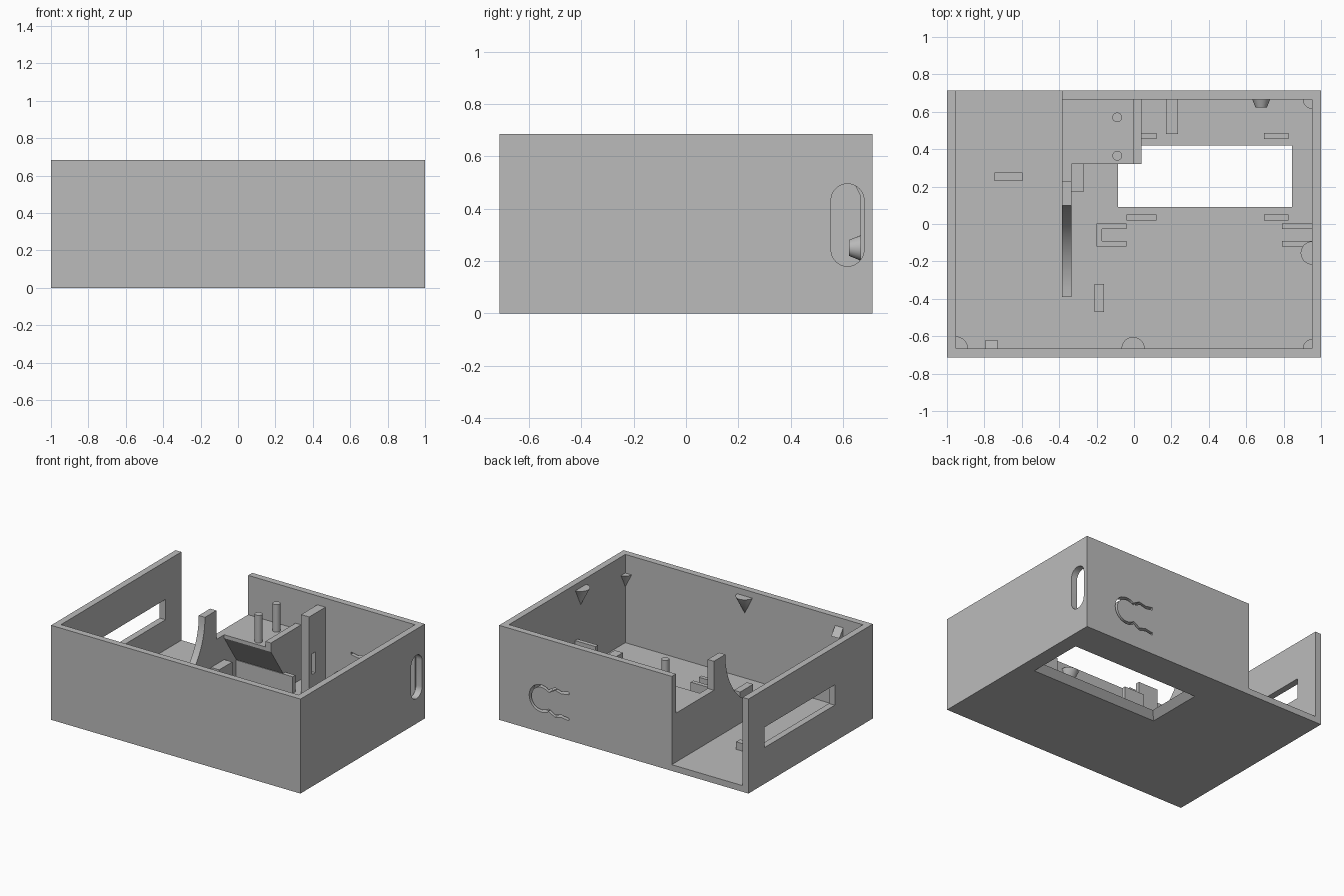
import bpy, bmesh, math
from mathutils import Vector

if "Cube" in bpy.data.objects:
    bpy.data.objects.remove(bpy.data.objects["Cube"])

grey = bpy.data.materials.new("plain_grey")
grey.diffuse_color = (0.5, 0.5, 0.5, 1)
grey.use_nodes = True
grey.node_tree.nodes["Principled BSDF"].inputs["Base Color"].default_value = grey.diffuse_color

W, D, H, T = 1.0, 0.713, 0.685, 0.045      # half width, half depth, height, floor
YI, XI = 0.666, 0.953                      # inner wall faces


def make(name, bm):
    bmesh.ops.recalc_face_normals(bm, faces=bm.faces)
    me = bpy.data.meshes.new(name)
    bm.to_mesh(me)
    bm.free()
    me.materials.append(grey)
    ob = bpy.data.objects.new(name, me)
    bpy.context.collection.objects.link(ob)
    return ob


def loft(name, a, b):
    """Solid between two matching point loops."""
    bm = bmesh.new()
    va, vb = [bm.verts.new(p) for p in a], [bm.verts.new(p) for p in b]
    n = len(va)
    bm.faces.new(va)
    bm.faces.new(vb[::-1])
    for i in range(n):
        bm.faces.new((va[i], vb[i], vb[(i + 1) % n], va[(i + 1) % n]))
    return make(name, bm)


def rect(x0, x1, y0, y1, z):
    return [(x0, y0, z), (x1, y0, z), (x1, y1, z), (x0, y1, z)]


def box(name, x0, x1, y0, y1, z0, z1):
    return loft(name, rect(x0, x1, y0, y1, z0), rect(x0, x1, y0, y1, z1))


def along_x(name, x0, x1, yz):
    return loft(name, [(x0, y, z) for y, z in yz], [(x1, y, z) for y, z in yz])


def along_y(name, y0, y1, xz):
    return loft(name, [(x, y0, z) for x, z in xz], [(x, y1, z) for x, z in xz])


def arc(cx, cy, r, a0, a1, n):
    return [(cx + r * math.cos(math.radians(a0 + (a1 - a0) * i / n)),
             cy + r * math.sin(math.radians(a0 + (a1 - a0) * i / n))) for i in range(n + 1)]


def cut(target, cutter):
    m = target.modifiers.new("cut", "BOOLEAN")
    m.operation, m.solver, m.object = "DIFFERENCE", "EXACT", cutter
    bpy.context.view_layer.objects.active = target
    bpy.ops.object.modifier_apply(modifier=m.name)
    bpy.data.objects.remove(cutter)


def smooth(ob):
    bpy.ops.object.select_all(action="DESELECT")
    ob.select_set(True)
    bpy.context.view_layer.objects.active = ob
    bpy.ops.object.shade_smooth_by_angle(angle=math.radians(30))


# Open tray with gap, windows and slots
case = box("case", -W, W, -D, D, 0, H)
cut(case, box("c", -XI, XI, -YI, YI, T, 1))
cut(case, box("c", -XI, -0.385, 0.5, 1, T, 1))                 # back gap
cut(case, box("c", -1.2, -0.9, -0.276, 0.53, 0.263, 0.41))     # left slot
slot = arc(0.617, 0.432, 0.063, 0, 180, 16) + arc(0.617, 0.243, 0.063, 180, 360, 16)
cut(case, along_x("c", XI - 0.001, 1.2, slot))                 # right rounded slot
lo, hi = -0.01, T + 0.01                                       # chamfered floor window
cut(case, loft("c", rect(-0.14, 0.90, 0.035, 0.475, lo), rect(-0.085, 0.845, 0.09, 0.42, T)))
cut(case, box("c", -0.085, 0.845, 0.09, 0.42, T - 0.005, hi))

# Flexible button slit in the back wall
half = [(0.44, 0.34), (0.50, 0.33), (0.55, 0.343)]
path = half + arc(0.66, 0.245, 0.09, 130, -130, 24) + [(x, 0.49 - z) for x, z in half[::-1]]
left, right = [], []
for i, p in enumerate(path):
    d = Vector(path[min(i + 1, len(path) - 1)]) - Vector(path[max(i - 1, 0)])
    n = Vector((-d.y, d.x)).normalized() * 0.009
    left.append(tuple(Vector(p) + n))
    right.append(tuple(Vector(p) - n))
cut(case, along_y("c", YI - 0.05, D + 0.05, left + right[::-1]))
smooth(case)

# Button stud on the inside of the back wall
stud = loft("button_stud",
            [(x, YI + 0.005, z) for x, z in arc(0.68, 0.25, 0.05, 0, 345, 23)],
            [(x, 0.622, z) for x, z in arc(0.68, 0.25, 0.03, 0, 345, 23)])
smooth(stud)

# Cone supports under the rim, trimmed to the wall
for name, x, y, r, a0, a1, top in (
        ("corner_cone_front_left", -XI, -YI, 0.065, 0, 90, 0.55),
        ("front_cone", -0.005, -YI, 0.062, 0, 180, 0.64),
        ("corner_cone_front_right", XI, -YI, 0.05, 90, 180, 0.55),
        ("right_cone", XI, -0.155, 0.062, 90, 270, 0.64),
        ("corner_cone_back_right", XI, YI, 0.05, 180, 270, 0.55)):
    bm = bmesh.new()
    ring = [bm.verts.new((px, py, top)) for px, py in arc(x, y, r, a0, a1, 12)]
    c, tip = bm.verts.new((x, y, top)), bm.verts.new((x, y, top - 2 * r))
    loop = ring + [c]
    bm.faces.new(loop)
    for i in range(len(loop)):
        bm.faces.new((loop[i], loop[(i + 1) % len(loop)], tip))
    smooth(make(name, bm))

# Small wedge catch on the front wall
along_x("wedge_catch", -0.795, -0.73, [(-YI, 0.62), (-YI, 0.54), (-0.62, 0.56)])

# Curved bracket and low partition
bracket = along_x("curved_bracket", -0.385, -0.335,
                  [(0.23, T), (0.23, 0.61)] + arc(-0.39, 0.61, 0.49, 0, -90, 20) + [(-0.39, T)])
smooth(bracket)
box("partition", -0.385, -0.335, 0.23, YI, T, 0.4)
box("partition_rib", -0.335, -0.27, 0.17, 0.32, T, 0.22)

# Shelf with sloped underside, divider and pegs
def overhang(top):
    return [(0.32, top), (0.32, 0.375), (0.54, T), (YI, T), (YI, top)]


along_x("shelf", -0.335, -0.005, overhang(0.4))
along_x("divider", -0.005, 0.04, overhang(0.44))
for y in (0.365, 0.57):
    ring = arc(-0.09, y, 0.026, 0, 345, 23)
    smooth(loft("peg", [(a, b, 0.39) for a, b in ring], [(a, b, 0.6) for a, b in ring]))

# Tall plate with slit
plate = box("tall_plate", 0.17, 0.235, 0.48, YI, T, 0.62)
cut(plate, box("c", 0.1, 0.3, 0.51, 0.55, 0.19, 0.34))

# Rails around the floor window
for x0, x1, y0, y1 in ((-0.335, 0.12, 0.455, 0.487), (0.695, 0.825, 0.455, 0.487),
                       (-0.04, 0.12, 0.02, 0.05), (0.695, 0.825, 0.02, 0.05)):
    box("window_rail", x0, x1, y0, y1, T, 0.165)

# Clip holders
for y0 in (-0.12, -0.027):
    box("left_clip_arm", -0.17, -0.04, y0, y0 + 0.03, T, 0.28)
    box("right_clip_arm", 0.79, XI, y0, y0 + 0.03, T, 0.28)
box("left_clip_back", -0.2, -0.17, -0.12, 0.003, T, 0.28)

# Small floor stops
box("floor_stop_left", -0.745, -0.595, 0.23, 0.275, T, 0.1)
box("floor_stop_front", -0.21, -0.16, -0.47, -0.32, T, 0.13)
